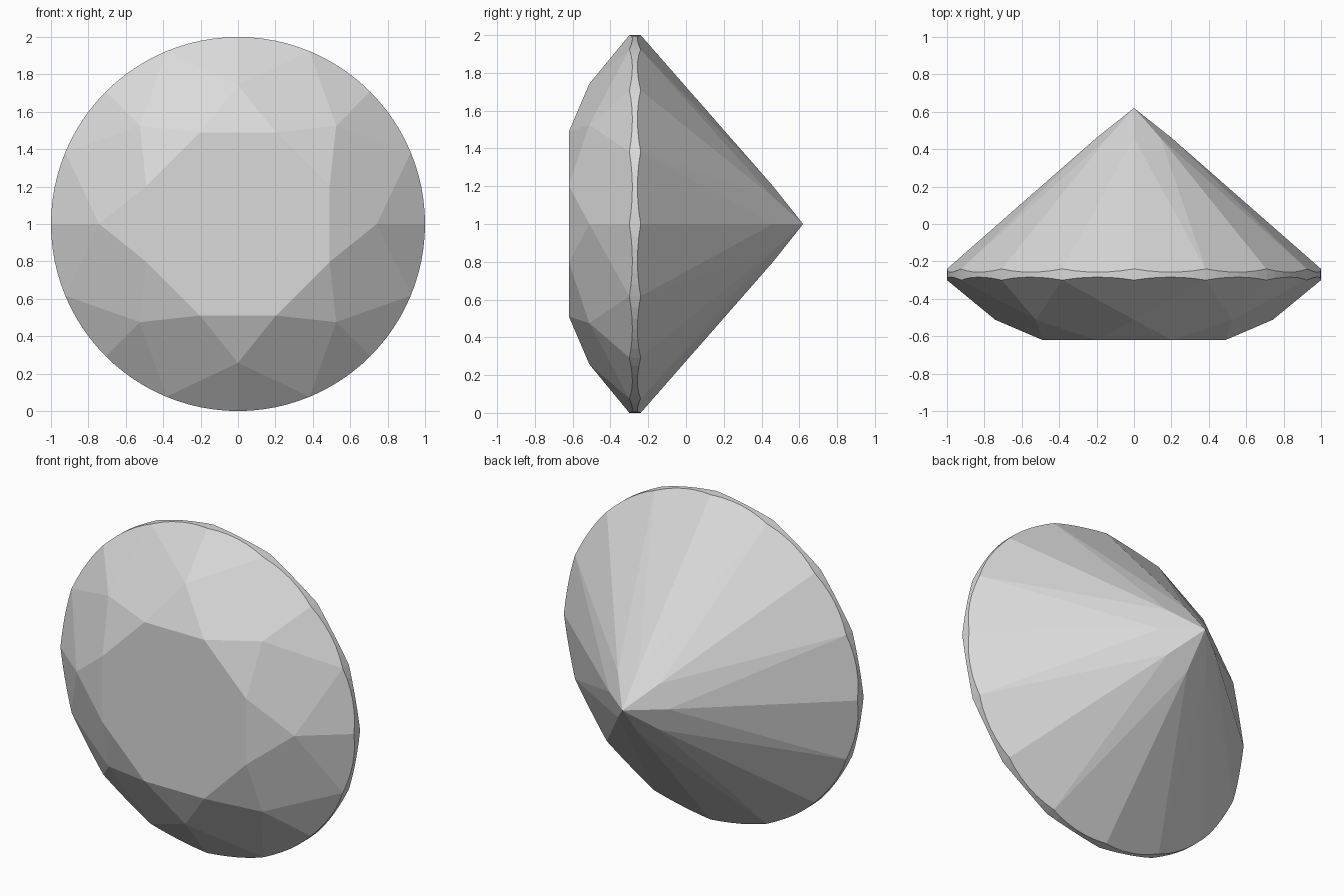
import bpy, bmesh
from math import cos, sin, radians
from mathutils import Vector

if "Cube" in bpy.data.objects:
    bpy.data.objects.remove(bpy.data.objects["Cube"])

STEP = 22.5                      # sixteen girdle divisions
ARC = 6                          # segments along each girdle scallop
TABLE = (0.53, -0.62)            # (radius, y) of table corners
STAR = (0.742, -0.512)           # tips of the star facets
CROWN_EDGE, PAV_EDGE = -0.30, -0.24
CULET_Y = 0.62
LOWER_R = 0.2                    # inner tips of the lower girdle facets
LOWER = (LOWER_R, CULET_Y - (CULET_Y - PAV_EDGE) * LOWER_R * cos(radians(STEP)))

grey = bpy.data.materials.new("pale grey")
grey.diffuse_color = (0.7, 0.7, 0.7, 1)
grey.use_nodes = True
grey.node_tree.nodes["Principled BSDF"].inputs["Base Color"].default_value = grey.diffuse_color


def pt(deg, r, y):
    a = radians(deg)
    return Vector((r * cos(a), y, 1 + r * sin(a)))


def arc(i, tip, edge_y):
    """Curve where the flat facet of sector i meets the round girdle."""
    c = cos(radians(STEP / 2))
    pts = []
    for k in range(ARC + 1):
        d = STEP * (k / ARC - 0.5)
        y = edge_y - (tip[1] - edge_y) * (cos(radians(d)) / c - 1) / (1 - tip[0])
        pts.append(pt(STEP * (i + k / ARC), 1, y))
    return pts


def build(name, faces):
    bm = bmesh.new()
    for f in faces:
        bm.faces.new([bm.verts.new(p) for p in f])
    bmesh.ops.remove_doubles(bm, verts=bm.verts, dist=1e-4)
    bm.normal_update()
    inside = Vector((0, -0.27, 1))
    for f in bm.faces:           # make every face point outward
        if f.normal.dot(f.calc_center_median() - inside) < 0:
            f.normal_flip()
    me = bpy.data.meshes.new(name)
    bm.to_mesh(me)
    bm.free()
    me.materials.append(grey)
    bpy.context.collection.objects.link(bpy.data.objects.new(name, me))


crown = [[pt(STEP + 45 * k, *TABLE) for k in range(8)]]
girdle, pavilion = [], []
culet = pt(0, 0, CULET_Y)

for k in range(8):
    a = 45 * k
    # star facet, crown kite and pavilion kite
    crown.append([pt(a - STEP, *TABLE), pt(a, *STAR), pt(a + STEP, *TABLE)])
    crown.append([pt(a + STEP, *TABLE), pt(a, *STAR),
                  pt(a + STEP, 1, CROWN_EDGE), pt(a + 45, *STAR)])
    pavilion.append([culet, pt(a, *LOWER), pt(a + STEP, 1, PAV_EDGE), pt(a + 45, *LOWER)])

for i in range(16):
    # upper and lower girdle facets, with the scalloped band between them
    tip_angle = 45 * ((i + 1) // 2)
    top, low = arc(i, STAR, CROWN_EDGE), arc(i, LOWER, PAV_EDGE)
    crown.append([pt(tip_angle, *STAR)] + top)
    pavilion.append([pt(tip_angle, *LOWER)] + low)
    for k in range(ARC):
        girdle.append([top[k], top[k + 1], low[k + 1], low[k]])

build("crown", crown)
build("girdle", girdle)
build("pavilion", pavilion)
